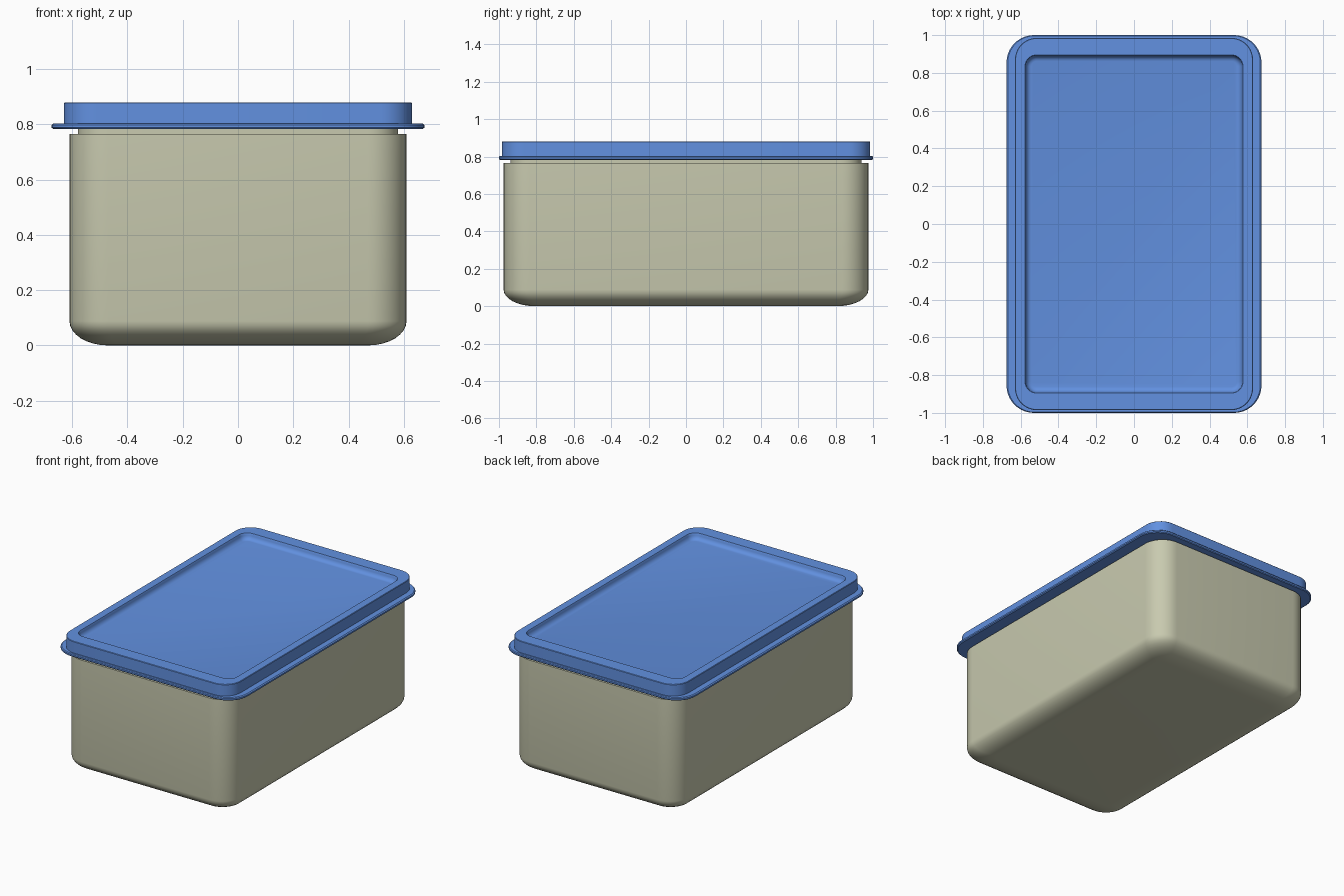
import bpy, bmesh, math

if "Cube" in bpy.data.objects:
    bpy.data.objects.remove(bpy.data.objects["Cube"])


def material(name, color):
    m = bpy.data.materials.new(name)
    m.diffuse_color = (*color, 1)
    m.use_nodes = True
    m.node_tree.nodes["Principled BSDF"].inputs["Base Color"].default_value = m.diffuse_color
    return m


def rounded_rect(hx, hy, r, seg=10):
    """Counter-clockwise outline with rounded corners."""
    pts = []
    for k, (sx, sy) in enumerate([(1, 1), (-1, 1), (-1, -1), (1, -1)]):
        for i in range(seg + 1):
            a = math.pi / 2 * (k + i / seg)
            pts.append((sx * (hx - r) + r * math.cos(a), sy * (hy - r) + r * math.sin(a)))
    return pts


def loft(name, sections, mat):
    """Closed skin through stacked rounded rectangles (hx, hy, radius, z)."""
    bm = bmesh.new()
    rings = [[bm.verts.new((x, y, z)) for x, y in rounded_rect(hx, hy, r)]
             for hx, hy, r, z in sections]
    n = len(rings[0])
    for a, b in zip(rings, rings[1:]):
        for i in range(n):
            j = (i + 1) % n
            bm.faces.new((a[i], a[j], b[j], b[i]))
    bm.faces.new(rings[0][::-1])
    bm.faces.new(rings[-1])
    me = bpy.data.meshes.new(name)
    bm.to_mesh(me)
    bm.free()
    me.materials.append(mat)
    ob = bpy.data.objects.new(name, me)
    bpy.context.collection.objects.link(ob)
    bpy.context.view_layer.objects.active = ob
    ob.select_set(True)
    bpy.ops.object.shade_smooth_by_angle(angle=math.radians(35))
    ob.select_set(False)
    return ob


cream = material("stone_cream", (0.58, 0.59, 0.43))
blue = material("lid_blue", (0.122, 0.283, 0.75))

# Tub: soft elliptical bottom edge, straight walls, stepped neck under the lid
tub = []
for i in range(9):
    t = math.pi / 2 * i / 8
    s = 1 - math.sin(t)
    tub.append((0.61 - 0.14 * s, 0.975 - 0.17 * s, 0.14 - 0.09 * s, 0.088 * (1 - math.cos(t))))
tub += [(0.61, 0.975, 0.14, 0.765),
        (0.58, 0.938, 0.11, 0.765),
        (0.58, 0.938, 0.11, 0.79)]
loft("tub", tub, cream)

# Lid: thin flange, raised rim and shallow recessed panel with a filleted wall
lid = [(0.58, 0.938, 0.11, 0.783),
       (0.668, 0.996, 0.14, 0.783),
       (0.675, 1.0, 0.145, 0.788),
       (0.675, 1.0, 0.145, 0.798),
       (0.668, 0.996, 0.14, 0.803),
       (0.63, 0.985, 0.115, 0.803),
       (0.63, 0.985, 0.115, 0.877),
       (0.627, 0.982, 0.112, 0.88),
       (0.577, 0.895, 0.06, 0.88)]
for i in range(6):
    t = math.pi / 2 * i / 5
    d = 0.03 * (1 - math.cos(t))
    lid.append((0.574 - d, 0.892 - d, 0.058 - d, 0.875 - 0.035 * math.sin(t)))
loft("lid", lid, blue)
